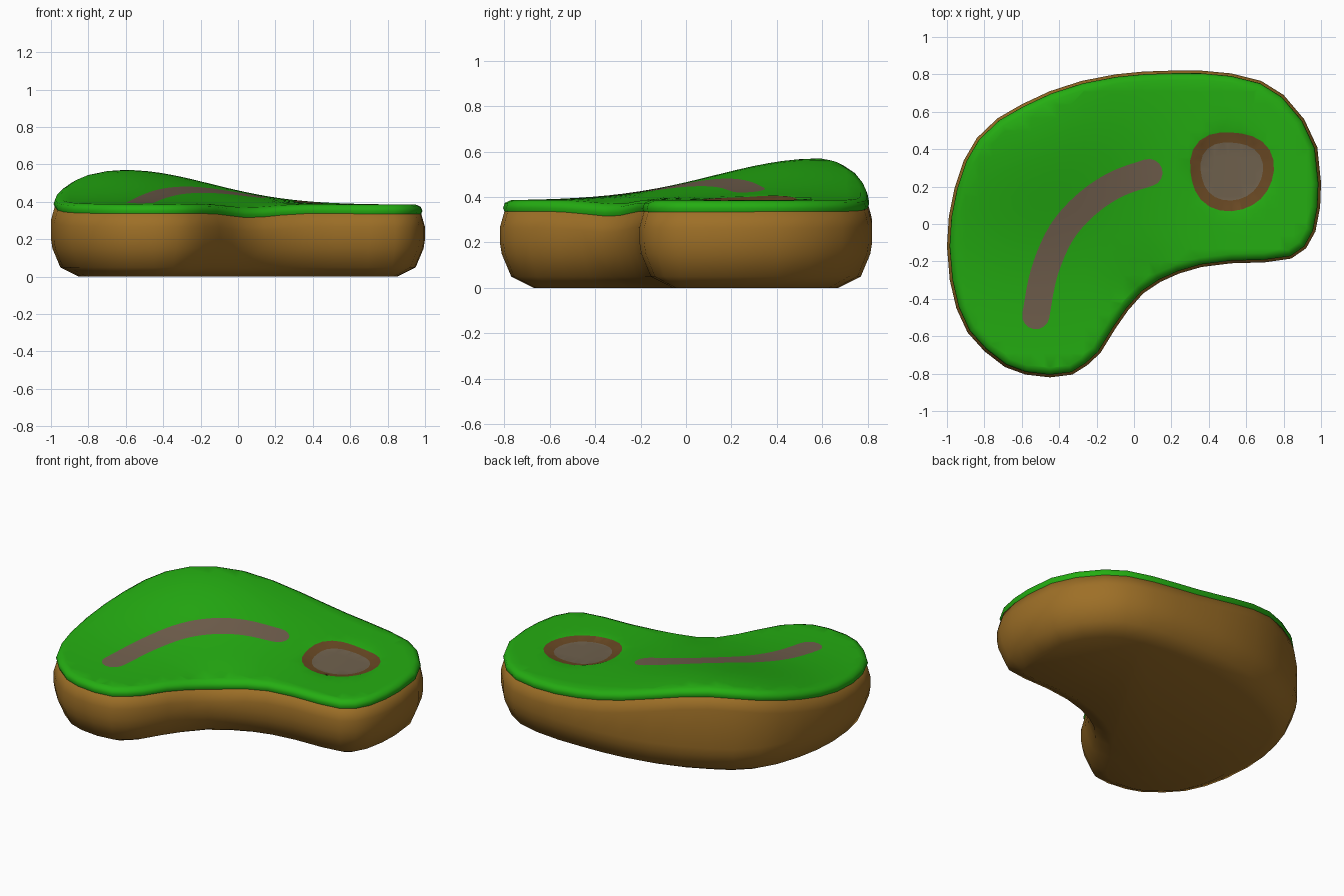
import bpy, bmesh, math
from mathutils import Vector
from mathutils.geometry import delaunay_2d_cdt

if "Cube" in bpy.data.objects:
    bpy.data.objects.remove(bpy.data.objects["Cube"])


def material(name, r, g, b):
    m = bpy.data.materials.new(name)
    m.diffuse_color = (r, g, b, 1)
    m.use_nodes = True
    m.node_tree.nodes["Principled BSDF"].inputs["Base Color"].default_value = m.diffuse_color
    return m


GRASS = material("grass green", 0.018, 0.42, 0.006)
DIRT = material("dirt brown", 0.34, 0.16, 0.02)
PATH = material("path stone", 0.165, 0.115, 0.075)
RIM = material("pit rim brown", 0.14, 0.065, 0.017)
FLOOR = material("pit floor stone", 0.16, 0.12, 0.075)

# kidney outline seen from above, counter-clockwise
OUTLINE = [Vector(p) for p in [
    (0.2, 0.82), (0.05, 0.815), (-0.1, 0.8), (-0.28, 0.765), (-0.45, 0.71), (-0.6, 0.64),
    (-0.73, 0.565), (-0.84, 0.46), (-0.91, 0.34), (-0.96, 0.19), (-0.99, 0.04),
    (-1.0, -0.12), (-0.985, -0.3), (-0.95, -0.45), (-0.89, -0.58), (-0.8, -0.68),
    (-0.69, -0.765), (-0.58, -0.805), (-0.45, -0.82), (-0.33, -0.805), (-0.25, -0.755),
    (-0.18, -0.69), (-0.1, -0.56), (-0.03, -0.46), (0.05, -0.37), (0.14, -0.31),
    (0.24, -0.265), (0.36, -0.23), (0.52, -0.21), (0.7, -0.205), (0.84, -0.185),
    (0.92, -0.13), (0.97, -0.04), (0.995, 0.09), (1.0, 0.22), (0.98, 0.41), (0.91, 0.56),
    (0.8, 0.69), (0.68, 0.765), (0.52, 0.805), (0.36, 0.82)]]
N = len(OUTLINE)
PIT = Vector((0.52, 0.285))


def height(p):
    """Grass height: a hill at the back left, a dip at the bay and a shallow pit."""
    z = 0.385
    d = (p - Vector((-0.6, 0.58))).length
    z += 0.185 * math.exp(-0.5 * (d / 0.45) ** 2)
    z -= 0.03 * math.exp(-((p - Vector((0.1, -0.38))).length / 0.2) ** 2)
    t = min(1, max(0, (0.23 - (p - PIT).length) / 0.06))
    return z - 0.018 * t


def inset(d):
    pts = []
    for i, p in enumerate(OUTLINE):
        w = 2 if d > 0.1 else 1
        t = (OUTLINE[(i + w) % N] - OUTLINE[i - w]).normalized()
        pts.append(p + Vector((-t.y, t.x)) * d)
    return pts


def add_rings(bm, rings):
    """Skin a stack of (inset, height function) rings."""
    rows = []
    for d, zf in rings:
        rows.append([bm.verts.new((p.x, p.y, zf(p))) for p in inset(d)])
    for a, b in zip(rows, rows[1:]):
        for i in range(N):
            j = (i + 1) % N
            bm.faces.new((a[i], a[j], b[j], b[i]))
    return rows


def finish(name, bm, mats):
    me = bpy.data.meshes.new(name)
    bm.to_mesh(me)
    bm.free()
    for m in mats:
        me.materials.append(m)
    me.polygons.foreach_set("use_smooth", [True] * len(me.polygons))
    ob = bpy.data.objects.new(name, me)
    bpy.context.collection.objects.link(ob)
    return ob


# dirt body
bm = bmesh.new()
rows = add_rings(bm, [
    (0.15, lambda p: 0.0), (0.05, lambda p: 0.05), (0.008, lambda p: 0.15),
    (0.0, lambda p: 0.2), (0.0, lambda p: height(p) - 0.12),
    (0.02, lambda p: height(p) - 0.05), (0.06, lambda p: height(p) - 0.04)])
bm.faces.new(rows[0][::-1])
finish("dirt_body", bm, [DIRT])


# path outline: constant-width ribbon with round ends
def path_outline(ctrl, r, steps=5):
    line = []
    for i in range(len(ctrl) - 1):
        p0, p1, p2, p3 = (ctrl[max(0, min(len(ctrl) - 1, i + k))] for k in (-1, 0, 1, 2))
        for s in range(steps):
            t = s / steps
            line.append(0.5 * (2 * p1 + (p2 - p0) * t + (2 * p0 - 5 * p1 + 4 * p2 - p3) * t * t
                               + (3 * p1 - p0 - 3 * p2 + p3) * t ** 3))
    line.append(ctrl[-1])
    n = len(line)
    tan = [(line[min(i + 1, n - 1)] - line[max(i - 1, 0)]).normalized() for i in range(n)]
    side = [Vector((-t.y, t.x)) * r for t in tan]

    def cap(i, sign):
        return [line[i] + sign * (-side[i] * math.cos(a) + tan[i] * r * math.sin(a))
                for a in (math.pi * k / 8 for k in range(1, 8))]
    right = [line[i] - side[i] for i in range(n)]
    left = [line[i] + side[i] for i in reversed(range(n))]
    return right + cap(n - 1, 1) + left + cap(0, -1)


path = path_outline([Vector(p) for p in [
    (-0.525, -0.49), (-0.48, -0.26), (-0.39, -0.05), (-0.26, 0.1), (-0.1, 0.21), (0.08, 0.275)]],
    0.073)


# pit outlines: slightly squared ovals
def oval(rx, ry, n=24):
    pts = []
    for k in range(n):
        a = 2 * math.pi * k / n
        s = 1 + 0.035 * math.sin(3 * a + 0.6) - 0.02 * math.cos(4 * a)
        pts.append(PIT + Vector((rx * math.cos(a), ry * math.sin(a))) * s)
    return pts


# grass: rounded lip, then a draped top with path and pit cut into it
bm = bmesh.new()
add_rings(bm, [
    (0.024, lambda p: height(p) - 0.058), (0.014, lambda p: height(p) - 0.035),
    (0.022, lambda p: height(p) - 0.012), (0.05, height)])

points, faces = [], []
for loop in (inset(0.05), path, oval(0.228, 0.215), oval(0.17, 0.158)):
    faces.append(list(range(len(points), len(points) + len(loop))))
    points += loop
STEP = 0.07
points += [Vector((i * STEP + 0.011, j * STEP + 0.007)) for i in range(-14, 15) for j in range(-12, 13)]
verts, _, tris, _, _, origin = delaunay_2d_cdt(points, [], faces, 1, 1e-5)
top = [bm.verts.new((p.x, p.y, height(p))) for p in verts]
for tri, src in zip(tris, origin):
    if src:
        f = bm.faces.new([top[i] for i in tri])
        f.material_index = max(src)
bmesh.ops.delete(bm, geom=[v for v in bm.verts if not v.link_faces], context='VERTS')
bmesh.ops.remove_doubles(bm, verts=bm.verts, dist=1e-4)
finish("grass_top", bm, [GRASS, PATH, RIM, FLOOR])
